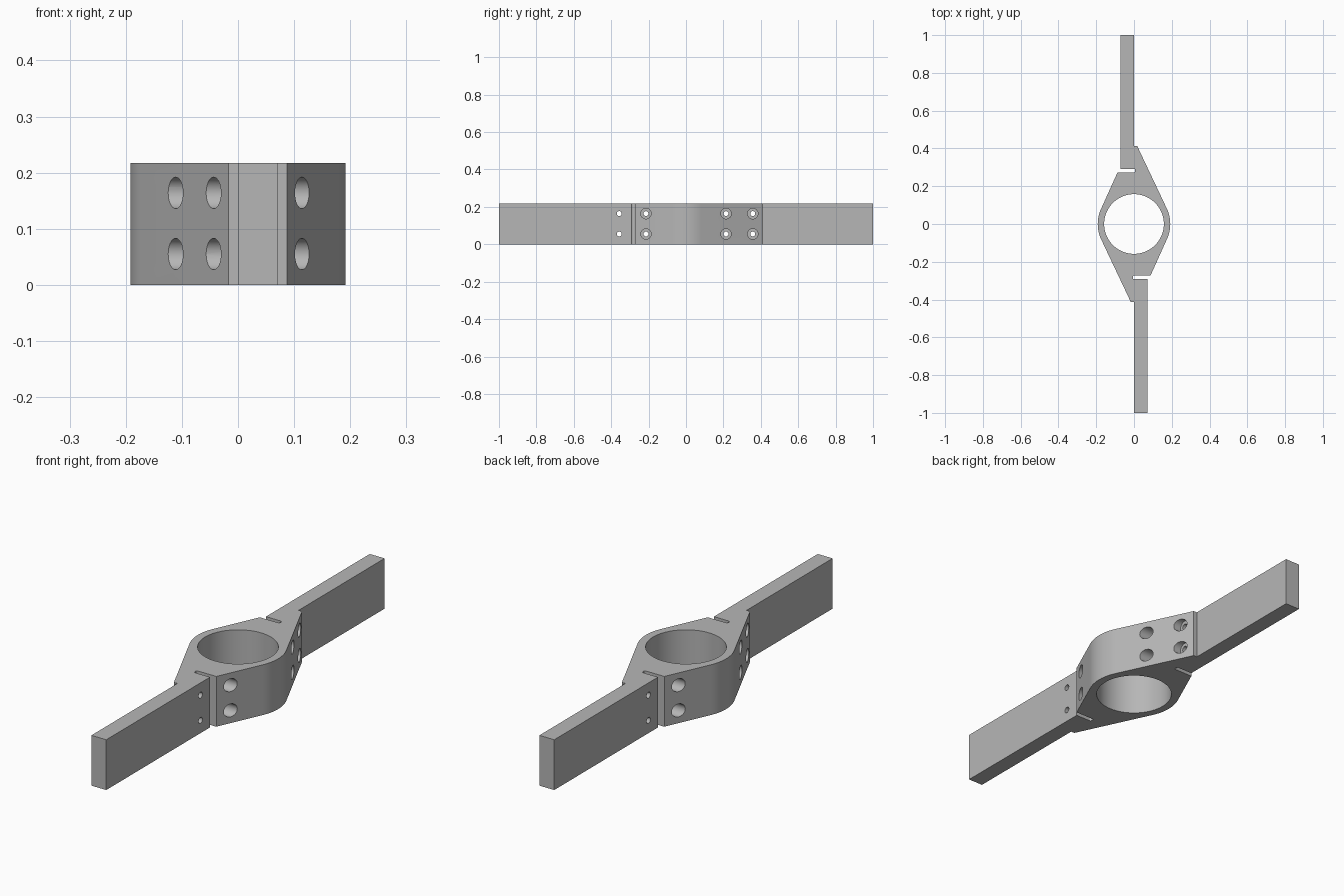
import bpy, bmesh
from math import sin, cos, radians, pi
from mathutils import Matrix, Vector

if "Cube" in bpy.data.objects:
    bpy.data.objects.remove(bpy.data.objects["Cube"], do_unlink=True)

HEIGHT = 0.217
BOLT_ROWS = (0.055, 0.164)
INNER_BOLT, OUTER_BOLT = 0.214, 0.357
BOLT_R, POCKET_R, BORE_R, RIM_R = 0.013, 0.028, 0.158, 0.192
TIP_Y, HUB_EDGE, ARM_EDGE = 0.413, 0.273, 0.292
SEAT_X = 0.02

grey = bpy.data.materials.new("grey")
grey.use_nodes = True
colour = (0.47, 0.47, 0.47, 1)
grey.diffuse_color = colour
grey.node_tree.nodes["Principled BSDF"].inputs["Base Color"].default_value = colour


def make_object(name, bm):
    bmesh.ops.recalc_face_normals(bm, faces=bm.faces)
    mesh = bpy.data.meshes.new(name)
    bm.to_mesh(mesh)
    bm.free()
    mesh.materials.append(grey)
    obj = bpy.data.objects.new(name, mesh)
    bpy.context.collection.objects.link(obj)
    return obj


def extrude_outline(name, outline):
    bm = bmesh.new()
    face = bm.faces.new([bm.verts.new((x, y, 0)) for x, y in outline])
    out = bmesh.ops.extrude_face_region(bm, geom=[face])
    top = [v for v in out["geom"] if isinstance(v, bmesh.types.BMVert)]
    bmesh.ops.translate(bm, verts=top, vec=(0, 0, HEIGHT))
    return make_object(name, bm)


def add_cylinder(bm, start, end, radius, segments=32):
    start, end = Vector(start), Vector(end)
    axis = end - start
    turn = axis.to_track_quat('Z', 'Y').to_matrix().to_4x4()
    bmesh.ops.create_cone(bm, cap_ends=True, segments=segments,
                          radius1=radius, radius2=radius, depth=axis.length,
                          matrix=Matrix.Translation((start + end) / 2) @ turn)


def cut(obj, cutter):
    cutter.hide_render = True
    mod = obj.modifiers.new("cut", 'BOOLEAN')
    mod.operation = 'DIFFERENCE'
    mod.solver = 'EXACT'
    mod.object = cutter
    bpy.context.view_layer.objects.active = obj
    bpy.ops.object.modifier_apply(modifier=mod.name)
    bpy.data.objects.remove(cutter, do_unlink=True)


def smooth(obj):
    bpy.ops.object.select_all(action='DESELECT')
    obj.select_set(True)
    bpy.context.view_layer.objects.active = obj
    bpy.ops.object.shade_smooth_by_angle(angle=radians(20))


# Hub outline: one half, then the same half turned by 180 degrees
half = []
slot_mid, slot_r = (HUB_EDGE + ARM_EDGE) / 2, (ARM_EDGE - HUB_EDGE) / 2
for i in range(9):
    a = pi / 2 + pi * i / 8
    half.append((slot_r * 0.7 * cos(a), -slot_mid - slot_r * sin(a)))
half.reverse()
half = [(-0.017, -TIP_Y), (0, -TIP_Y)] + half[::-1]
half.append((0.0875, -HUB_EDGE))
for i in range(17):
    a = radians(-25 + 50 * i / 16)
    half.append((RIM_R * cos(a), RIM_R * sin(a)))
# Order the slot end from the arm side to the hub side
half[2:11] = sorted(half[2:11], key=lambda p: p[1])
hub = extrude_outline("hub", half + [(-x, -y) for x, y in half])

# Central bore and through bolt holes
bm = bmesh.new()
add_cylinder(bm, (0, 0, -0.1), (0, 0, HEIGHT + 0.1), BORE_R, 96)
for z in BOLT_ROWS:
    for y in (INNER_BOLT, -INNER_BOLT, OUTER_BOLT, -OUTER_BOLT):
        add_cylinder(bm, (-0.3, y, z), (0.3, y, z), BOLT_R)
cut(hub, make_object("bore_cutter", bm))

# Bolt head pockets in the sloping sides
bm = bmesh.new()
for z in BOLT_ROWS:
    for s in (1, -1):
        for y in (INNER_BOLT, -INNER_BOLT, OUTER_BOLT):
            add_cylinder(bm, (s * SEAT_X, s * y, z), (s * 0.3, s * y, z), POCKET_R)
cut(hub, make_object("pocket_cutter", bm))
smooth(hub)

# Flat arms, bolted against the hub tips
for name, s in (("front_arm", 1), ("back_arm", -1)):
    corners = [(0, -1), (0.071, -1), (0.071, -ARM_EDGE), (0, -ARM_EDGE)]
    arm = extrude_outline(name, [(s * x, s * y) for x, y in corners])
    bm = bmesh.new()
    for z in BOLT_ROWS:
        add_cylinder(bm, (-0.2, -s * OUTER_BOLT, z), (0.2, -s * OUTER_BOLT, z), BOLT_R)
    cut(arm, make_object("arm_cutter", bm))
    smooth(arm)
